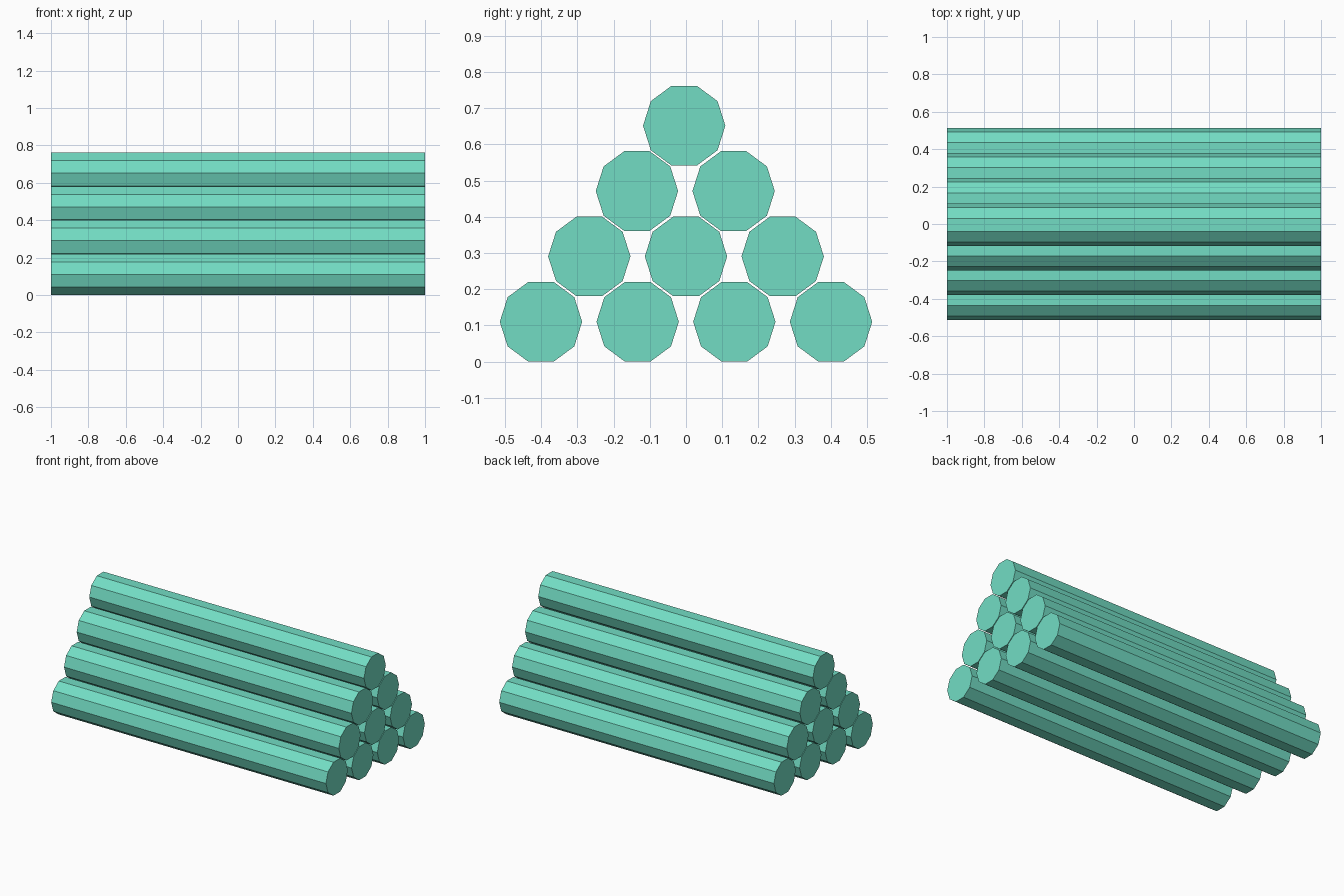
import bpy
from math import pi

if "Cube" in bpy.data.objects:
    bpy.data.objects.remove(bpy.data.objects["Cube"])

SPACING = 0.267   # sideways distance between logs in a row
RISE = 0.1805     # height step between rows
HALF_Y, HALF_Z = 0.1137, 0.11

green = bpy.data.materials.new("green")
green.diffuse_color = (0.17, 0.72, 0.55, 1)
green.use_nodes = True
green.node_tree.nodes["Principled BSDF"].inputs["Base Color"].default_value = green.diffuse_color


def add_log(name, y, z):
    # ten-sided log lying along x, with flat top and bottom
    bpy.ops.mesh.primitive_cylinder_add(vertices=10, radius=1, depth=2,
                                        location=(0, y, z), rotation=(0, pi / 2, 0))
    log = bpy.context.object
    log.name = name
    # local x points down after the turn; the flats sit at cos(18 deg)
    log.scale = (HALF_Z / 0.95106, HALF_Y, 1)
    bpy.ops.object.transform_apply(location=False, rotation=True, scale=True)
    log.data.materials.append(green)


# Pyramid stack: rows of 4, 3, 2 and 1, the upper rows leaning very slightly
row_shift = (0, 0, -0.002, -0.005)
for row in range(4):
    count = 4 - row
    for i in range(count):
        y = (i - (count - 1) / 2) * SPACING + row_shift[row]
        add_log(f"log_row{row + 1}_{i + 1}", y, HALF_Z + row * RISE)
